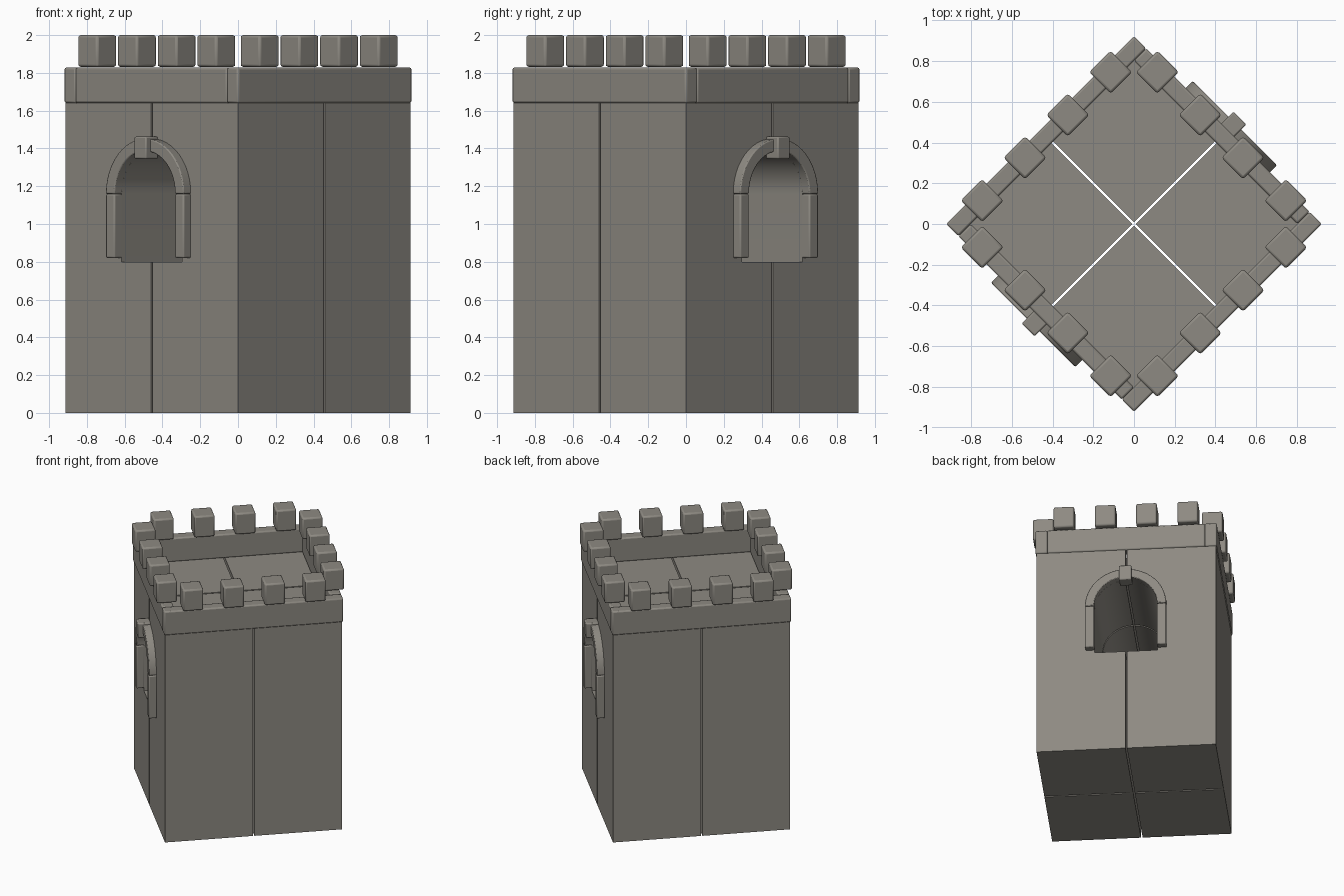
import bpy, bmesh, math
from mathutils import Matrix

if "Cube" in bpy.data.objects:
    bpy.data.objects.remove(bpy.data.objects["Cube"])

HALF, GAP = 0.645, 0.006      # tower half width, half of the seam between quarters
TOP = 1.64                    # roof height
OPEN_W, SILL, SPRING = 0.226, 0.80, 1.16

stone = bpy.data.materials.new("warm_grey_stone")
stone.diffuse_color = (0.27, 0.255, 0.225, 1)
stone.use_nodes = True
stone.node_tree.nodes["Principled BSDF"].inputs["Base Color"].default_value = stone.diffuse_color
TURN = Matrix.Rotation(math.radians(-45), 4, 'Z')   # tower stands corner-on


def finish(name, bm, matrix, bevel=0.0):
    bmesh.ops.recalc_face_normals(bm, faces=bm.faces)
    me = bpy.data.meshes.new(name)
    bm.to_mesh(me)
    bm.free()
    me.materials.append(stone)
    ob = bpy.data.objects.new(name, me)
    bpy.context.collection.objects.link(ob)
    ob.matrix_world = TURN @ matrix
    if bevel:
        mod = ob.modifiers.new("soft_edges", 'BEVEL')
        mod.width, mod.segments = bevel, 2
        mod.limit_method, mod.angle_limit = 'ANGLE', math.radians(40)
    bpy.ops.object.select_all(action='DESELECT')
    ob.select_set(True)
    bpy.context.view_layer.objects.active = ob
    bpy.ops.object.shade_smooth_by_angle(angle=math.radians(35))
    return ob


def box(name, x, y, z, matrix, bevel):
    """Box from (low, high) ranges."""
    bm = bmesh.new()
    bmesh.ops.create_cube(bm, size=1)
    for v in bm.verts:
        v.co = [r[0] + (c + 0.5) * (r[1] - r[0]) for c, r in zip(v.co, (x, y, z))]
    return finish(name, bm, matrix, bevel)


def extrude(name, outline, y0, y1, matrix, bevel=0.0):
    """Extrude an x-z outline along y."""
    bm = bmesh.new()
    face = bm.faces.new([bm.verts.new((x, y0, z)) for x, z in outline])
    out = bmesh.ops.extrude_face_region(bm, geom=[face])
    for v in out["geom"]:
        if isinstance(v, bmesh.types.BMVert):
            v.co.y = y1
    return finish(name, bm, matrix, bevel)


def arc(radius, start, end, n):
    return [(radius * math.cos(start + (end - start) * i / n),
             SPRING + radius * math.sin(start + (end - start) * i / n))
            for i in range(n + 1)]


def spin(quarter):
    return Matrix.Rotation(quarter * math.pi / 2, 4, 'Z')


# Four quarters of the tower, with an arched tunnel running front to back
tunnel = arc(OPEN_W, math.acos(GAP / OPEN_W), 0, 14)
quarter = [(GAP, 0), (HALF, 0), (HALF, TOP), (GAP, TOP)] + tunnel + [(OPEN_W, SILL), (GAP, SILL)]
for sx in (1, -1):
    for sy in (1, -1):
        extrude("tower_quarter", [(sx * x, z) for x, z in quarter], sy * GAP, sy * HALF, Matrix())

# Parapet: two full-length walls and two fitted between them, four merlons on each
OUT, IN = 0.652, 0.567
for q in range(4):
    length = OUT if q % 2 else IN
    box("parapet_wall", (-length, length), (-OUT, -IN), (TOP, 1.828), spin(q), 0.01)
    for t in (-0.4455, -0.1485, 0.1485, 0.4455):
        box("merlon", (t - 0.074, t + 0.074), (-0.682, -0.534), (1.832, 2.0), spin(q), 0.012)

# Window surrounds on the two tunnel mouths
for q in (0, 2):
    for s in (1, -1):
        box("window_jamb", sorted((s * 0.226, s * 0.292)), (-0.70, -0.64), (0.82, SPRING - 0.002),
            spin(q), 0.008)
    ring = arc(0.292, 0, math.pi, 24) + arc(0.226, math.pi, 0, 24)
    extrude("window_arch", ring, -0.70, -0.64, spin(q), 0.006)
    box("keystone", (-0.045, 0.045), (-0.735, -0.64), (1.345, 1.462), spin(q), 0.008)
